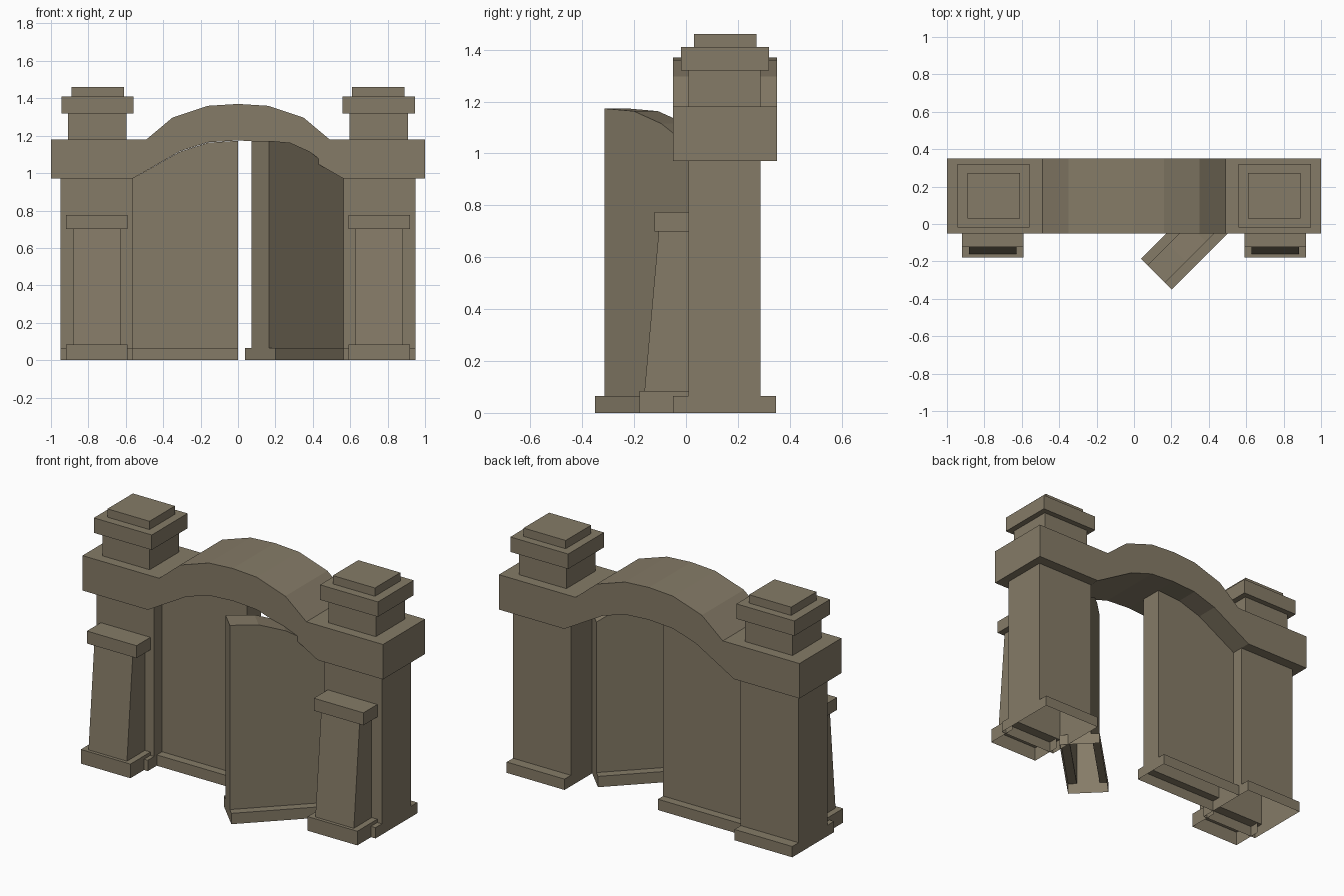
import bpy, bmesh, math

if "Cube" in bpy.data.objects:
    bpy.data.objects.remove(bpy.data.objects["Cube"])

stone = bpy.data.materials.new("olive_stone")
stone.diffuse_color = (0.235, 0.198, 0.135, 1)
stone.use_nodes = True
stone.node_tree.nodes["Principled BSDF"].inputs["Base Color"].default_value = stone.diffuse_color


def make(name, bm, mirror=False):
    bmesh.ops.recalc_face_normals(bm, faces=bm.faces)
    me = bpy.data.meshes.new(name)
    bm.to_mesh(me)
    bm.free()
    me.materials.append(stone)
    ob = bpy.data.objects.new(name, me)
    bpy.context.collection.objects.link(ob)
    if mirror:
        m = ob.modifiers.new("mirror", 'MIRROR')
        m.use_mirror_merge = False
    return ob


def loft(rings, start_cap, end_cap):
    """Skin between open strips of points, optionally capping the ends."""
    bm = bmesh.new()
    vs = [[bm.verts.new(p) for p in r] for r in rings]
    for a, b in zip(vs, vs[1:]):
        for i in range(len(a) - 1):
            bm.faces.new((a[i], a[i + 1], b[i + 1], b[i]))
    if start_cap:
        bm.faces.new(vs[0])
    if end_cap:
        bm.faces.new(vs[-1])
    return bm


def footed_section(x, yf, yb, foot, h):
    """Wall cross-section with a plinth ledge front and back, open underneath."""
    z = 0.065
    return [(x, yf - foot, 0), (x, yf - foot, z), (x, yf, z), (x, yf, h),
            (x, yb, h), (x, yb, z), (x, yb + foot, z), (x, yb + foot, 0)]


def block(name, x0, x1, y0, y1, z0, z1):
    bm = bmesh.new()
    bmesh.ops.create_cube(bm, size=1)
    for v in bm.verts:
        v.co = ((x0 + x1) / 2 + v.co.x * (x1 - x0),
                (y0 + y1) / 2 + v.co.y * (y1 - y0),
                (z0 + z1) / 2 + v.co.z * (z1 - z0))
    return make(name, bm, True)


# Gate pillars
make("pillar", loft([footed_section(x, 0.01, 0.287, 0.06, 0.97)
                     for x in (0.565, 0.95)], True, True), True)

# Sloping buttresses on the pillar fronts: half width, front y, height
rings = []
for w, yf, z in [(0.165, -0.18, 0), (0.165, -0.18, 0.085), (0.128, -0.16, 0.085),
                 (0.128, -0.105, 0.7), (0.165, -0.122, 0.7), (0.165, -0.122, 0.775)]:
    c = 0.755
    rings.append([(c - w, 0.01, z), (c - w, yf, z), (c + w, yf, z), (c + w, 0.01, z)])
make("buttress", loft(rings, False, True), True)

# Stepped pillar caps
block("cap_neck", 0.595, 0.91, 0.01, 0.287, 1.18, 1.32)
block("cap_slab", 0.56, 0.945, -0.02, 0.32, 1.32, 1.41)
block("cap_top", 0.61, 0.89, 0.03, 0.272, 1.41, 1.46)

# Arched lintel: right half outline, mirrored to the left
top = [(0, 1.37), (0.16, 1.36), (0.35, 1.297), (0.49, 1.18), (1, 1.18)]
under = [(1, 0.97), (0.565, 0.97), (0.31, 1.117), (0.16, 1.165), (0, 1.175)]
half = top + under
outline = half + [(-x, z) for x, z in reversed(half) if x > 0]
bm = bmesh.new()
f = bm.faces.new([bm.verts.new((x, -0.05, z)) for x, z in outline])
ext = bmesh.ops.extrude_face_region(bm, geom=[f])
for v in ext["geom"]:
    if isinstance(v, bmesh.types.BMVert):
        v.co.y = 0.35
make("arched_lintel", bm)


# Doors, hinged at the front inner pillar corner
def door(name, side, angle):
    prof = [(0, 0.97), (0.255, 1.115), (0.405, 1.163), (0.565, 1.173)]
    ob = make(name, loft([footed_section(-side * d, 0, 0.132, 0.05, h)
                          for d, h in prof], True, True))
    ob.location = (side * 0.565, 0.085, 0)
    ob.rotation_euler.z = angle


door("closed_door", -1, 0)
door("open_door", 1, math.radians(45))
